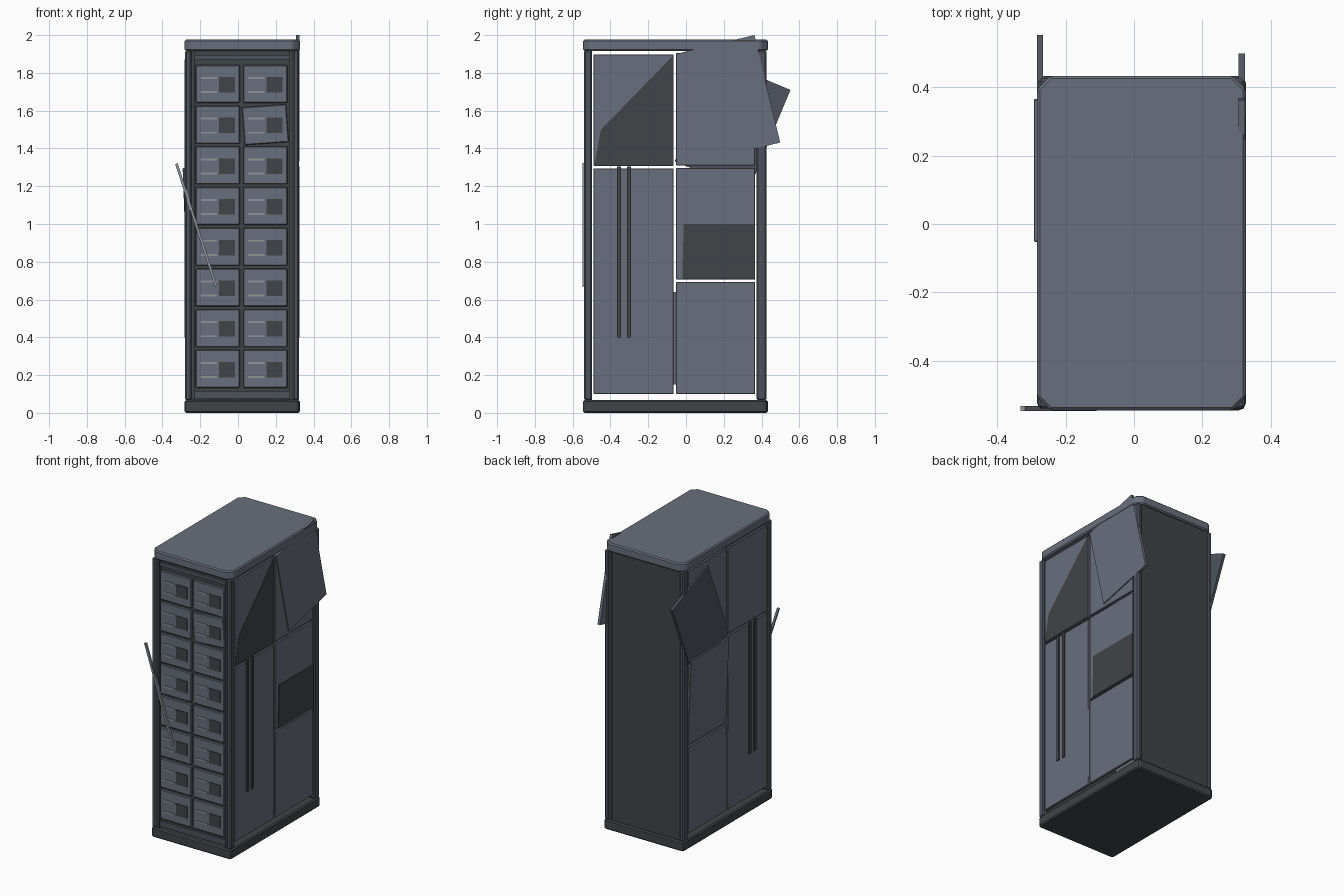
import bpy, bmesh, math
from mathutils import Matrix, Vector

if "Cube" in bpy.data.objects:
    bpy.data.objects.remove(bpy.data.objects["Cube"])


def material(name, rgb):
    m = bpy.data.materials.new(name)
    m.diffuse_color = (*rgb, 1)
    m.use_nodes = True
    m.node_tree.nodes["Principled BSDF"].inputs["Base Color"].default_value = m.diffuse_color
    return m


SLATE = material("slate", (0.14, 0.16, 0.205))
FRAME = material("dark slate", (0.075, 0.088, 0.11))
DARK = material("charcoal", (0.052, 0.058, 0.064))
LIGHT = material("light grey", (0.27, 0.295, 0.335))


def finish(name, bm, mat):
    bmesh.ops.recalc_face_normals(bm, faces=bm.faces)
    me = bpy.data.meshes.new(name)
    bm.to_mesh(me)
    bm.free()
    me.materials.append(mat)
    ob = bpy.data.objects.new(name, me)
    bpy.context.collection.objects.link(ob)
    return ob


def box(name, x, y, z, mat, bevel=0.0, axis=None, angle=0.0):
    """Box from three (min, max) ranges, optionally turned about its centre."""
    bm = bmesh.new()
    bmesh.ops.create_cube(bm, size=1)
    size = [r[1] - r[0] for r in (x, y, z)]
    bmesh.ops.scale(bm, vec=size, verts=bm.verts)
    ob = finish(name, bm, mat)
    ob.location = [(r[0] + r[1]) / 2 for r in (x, y, z)]
    if axis:
        ob.rotation_euler = Matrix.Rotation(math.radians(angle), 3, axis).to_euler()
    if bevel:
        b = ob.modifiers.new("bevel", 'BEVEL')
        b.width, b.segments = bevel, 1
    return ob


def prism(name, pts, axis, lo, hi, mat, bevel=0.0):
    """Extrude a polygon: along z (points are x, y) or along x (points are y, z)."""
    bm = bmesh.new()
    place = (lambda p, h: (p[0], p[1], h)) if axis == 'Z' else (lambda p, h: (h, *p))
    f = bm.faces.new([bm.verts.new(place(p, lo)) for p in pts])
    r = bmesh.ops.extrude_face_region(bm, geom=[f])
    d = Vector((0, 0, hi - lo) if axis == 'Z' else (hi - lo, 0, 0))
    bmesh.ops.translate(bm, vec=d, verts=[v for v in r["geom"] if isinstance(v, bmesh.types.BMVert)])
    ob = finish(name, bm, mat)
    if bevel:
        b = ob.modifiers.new("bevel", 'BEVEL')
        b.width, b.segments = bevel, 1
    return ob


X0, X1, Y0, Y1 = -0.283, 0.327, -0.545, 0.433
CX = (X0 + X1) / 2


def octagon(c):
    return [(X0 + c, Y0), (X1 - c, Y0), (X1, Y0 + c), (X1, Y1 - c),
            (X1 - c, Y1), (X0 + c, Y1), (X0, Y1 - c), (X0, Y0 + c)]


# Base plinth and chamfered roof
prism("base", octagon(0.012), 'Z', 0, 0.068, DARK, 0.008)
prism("roof", octagon(0.038), 'Z', 1.917, 1.977, SLATE, 0.008)

# Corner posts, each with a slimmer inner rail
for sx in (-1, 1):
    side = "left" if sx < 0 else "right"
    for end, y in (("front", (-0.54, -0.497)), ("rear", (0.374, 0.425))):
        xs = sorted((CX + sx * 0.302, CX + sx * 0.268))
        box(f"{end}_{side}_post", xs, y, (0.066, 1.919), FRAME, 0.008)
        xs = sorted((CX + sx * 0.27, CX + sx * 0.25))
        box(f"{end}_{side}_rail", xs, (y[0] + 0.008, y[1] - 0.005), (0.066, 1.919), DARK)

# Back door
box("back_door", (X0 + 0.03, X1 - 0.03), (0.405, 0.418), (0.066, 1.919), DARK)

# Front backing and cross rails
box("front_backing", (-0.24, 0.285), (-0.508, -0.498), (0.066, 1.919), DARK)
box("front_top_rail", (-0.235, 0.28), (-0.522, -0.505), (1.868, 1.895), FRAME)
box("front_bottom_rail", (-0.235, 0.28), (-0.522, -0.505), (0.075, 0.115), FRAME)

# Two columns of eight modules, each with a dark port and two light strips
for row in range(8):
    z = 0.133 + 0.2155 * row
    for col, x in enumerate((-0.224, 0.028)):
        tag = f"{row + 1}_{col + 1}"
        tilt = -4 if (row, col) == (6, 1) else 0
        box(f"module_{tag}", (x, x + 0.234), (-0.527, -0.506), (z, z + 0.2), SLATE,
            0.004, 'Y', tilt)
        px = x + 0.124
        box(f"port_{tag}", (px, px + 0.083), (-0.532, -0.525), (z + 0.055, z + 0.137), DARK)
        for i, dz in enumerate((0.052, 0.127)):
            box(f"strip_{tag}_{i + 1}", (x + 0.026, x + 0.112), (-0.531, -0.525),
                (z + dz, z + dz + 0.01), LIGHT)

# Side panels with open seams; the middle left rear one leans out at its top
PANELS = (("front_lower", (-0.49, -0.065), (0.1, 1.294)),
          ("front_upper", (-0.49, -0.065), (1.308, 1.898)),
          ("rear_lower", (-0.052, 0.366), (0.1, 0.694)),
          ("rear_middle", (-0.052, 0.366), (0.706, 1.296)),
          ("rear_upper", (-0.052, 0.366), (1.31, 1.905)))
for sx in (-1, 1):
    side = "left" if sx < 0 else "right"
    for name, y, z in PANELS:
        xs = sorted((CX + sx * 0.296, CX + sx * 0.278))
        leaning = sx < 0 and name == "rear_middle"
        if leaning:
            xs = [v - 0.008 for v in xs]
        box(f"{name}_{side}_panel", xs, y, z, SLATE, 0.003, 'Y', -2.2 if leaning else 0)
    # Vertical trim bars
    for i, y in enumerate((-0.366, -0.312)):
        xs = sorted((CX + sx * 0.304, CX + sx * 0.294))
        box(f"{side}_trim_bar_{i + 1}", xs, (y, y + 0.022), (0.4, 1.305), DARK)
    # Short bottom seam strip
    xs = sorted((CX + sx * 0.297, CX + sx * 0.28))
    box(f"{side}_seam_strip", xs, (-0.065, -0.052), (0.15, 0.64), SLATE)

# Dark patches on the right side
prism("upper_dark_patch", [(-0.485, 1.312), (-0.45, 1.5), (-0.067, 1.893), (-0.067, 1.312)],
      'X', 0.313, 0.32, DARK)
prism("middle_dark_patch", [(-0.02, 0.708), (0.366, 0.708), (0.366, 1.0), (-0.012, 1.0)],
      'X', 0.314, 0.323, DARK)


# Loose panels turned out past the rear posts, placed by their top rear corner
def loose_panel(name, corner, angle, x):
    a = math.radians(angle)
    c = Vector(corner)
    along, down = Vector((-math.cos(a), -math.sin(a))), Vector((math.sin(a), -math.cos(a)))
    pts = [c, c + along * 0.42, c + along * 0.42 + down * 0.585, c + down * 0.585]
    prism(name, [tuple(p) for p in pts], 'X', *x, FRAME if angle < 0 else SLATE)


loose_panel("loose_right_panel", (0.362, 2.0), 13.5, (0.306, 0.325))
loose_panel("loose_left_panel", (0.553, 1.71), -22.6, (-0.284, -0.266))

# Slanted loose rod across the front left
length = math.hypot(0.21, 0.65)
box("loose_rod", (-0.228, -0.214), (-0.547, -0.532), (0.995 - length / 2, 0.995 + length / 2),
    LIGHT, 0, 'Y', -math.degrees(math.atan2(0.21, 0.65)))
